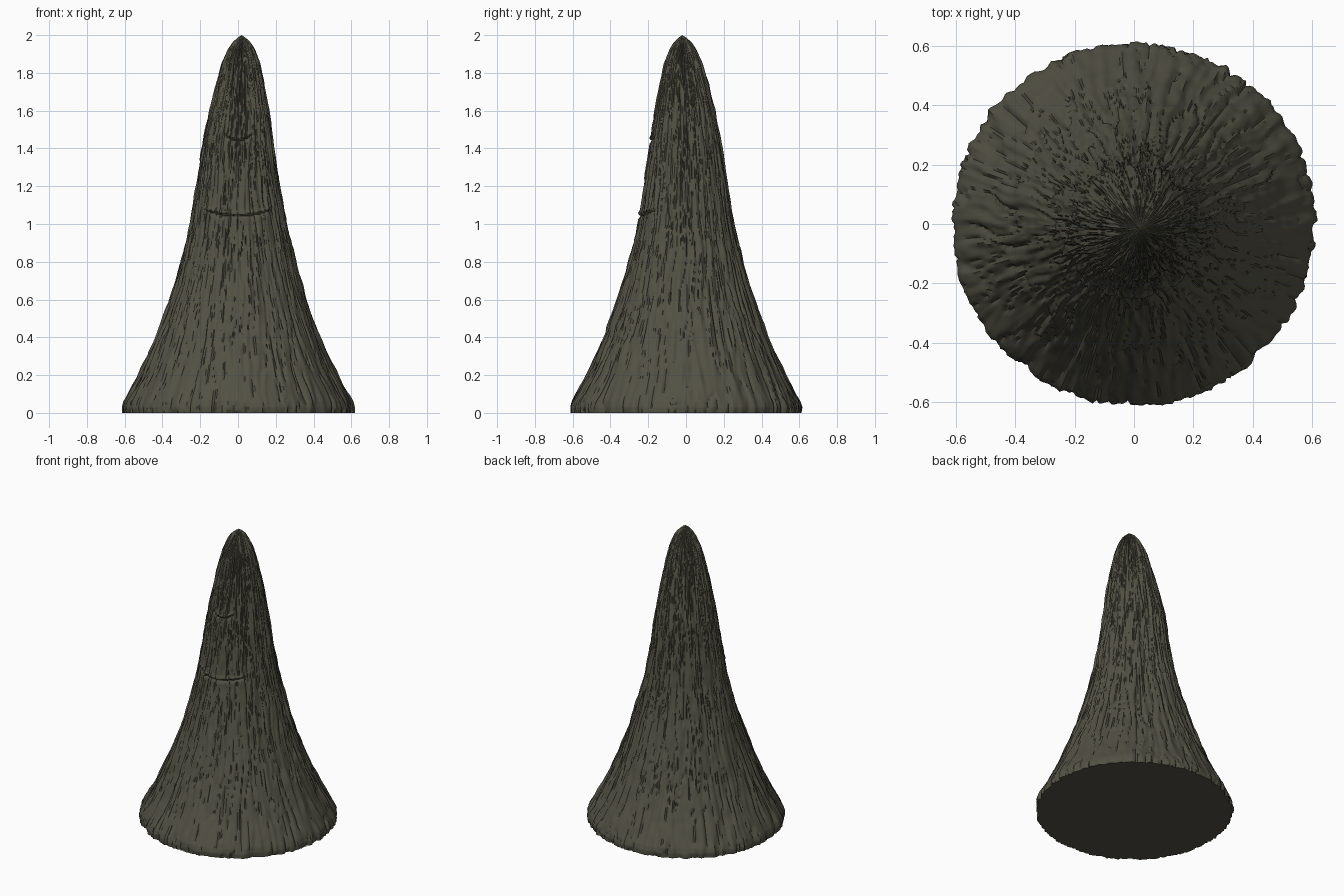
import bpy, bmesh, math
from mathutils import Vector, noise

if "Cube" in bpy.data.objects:
    bpy.data.objects.remove(bpy.data.objects["Cube"])

SEG, ROWS = 360, 260

# outline: height, radius
PROFILE = [(0, .61), (.03, .612), (.06, .603), (.1, .58), (.2, .525), (.3, .478), (.4, .435),
           (.6, .362), (.8, .303), (1.0, .253), (1.2, .22), (1.4, .192), (1.6, .157),
           (1.75, .124), (1.85, .1), (1.92, .07), (1.96, .046), (1.985, .022), (2.0, .0)]


def radius(z):
    for (z0, r0), (z1, r1) in zip(PROFILE, PROFILE[1:]):
        if z <= z1:
            return r0 + (r1 - r0) * (z - z0) / (z1 - z0)
    return 0.0


def bark(a, z):
    """Relief of long upright ridges, fine cracks and broken flakes."""
    c, s = math.cos(a), math.sin(a)
    wob = .05 * noise.noise(Vector((c * 3, s * 3, z * 4)))
    c, s = math.cos(a + wob), math.sin(a + wob)
    broad = noise.noise(Vector((c * 5, s * 5, z * 2.5)))
    ridge = noise.noise(Vector((c * 15, s * 15, z * 3.0 + 7)))
    fine = noise.noise(Vector((c * 30, s * 30, z * 7 + 20)))
    crack = max(0, 1 - abs(noise.noise(Vector((c * 13, s * 13, z * 2.2 + 40)))) / .1)
    flake = noise.noise(Vector((c * 9, s * 9, z * 14 + 60)))
    return .009 * broad + .012 * ridge + .007 * fine - .012 * crack + .005 * flake


def front_step(x, y, z):
    """Two curved, smile-shaped creases on the front."""
    if y > 0:
        return 0.0
    d = 0.0
    for z0, w in ((1.04, .2), (1.44, .085)):
        if abs(x) < w:
            t = z - (z0 + .04 * (x / w) ** 2)
            fade = min(1, (1 - abs(x) / w) * 4)
            d += fade * (.008 * math.exp(-((t - .014) / .011) ** 2)
                         - .012 * math.exp(-(t / .008) ** 2))
    return d


# bark-covered trunk cone
bm = bmesh.new()
rings = []
for j in range(ROWS):
    t = j / ROWS
    z = 1.995 * t
    r0 = radius(z)
    amp = min(1.0, .45 + r0 * 1.1) * min(1, r0 / .06)
    lean = max(0, (z - 1.4) / .6)
    ring = []
    for i in range(SEG):
        a = 2 * math.pi * i / SEG
        r = r0 + amp * bark(a, z)
        r += front_step(r0 * math.cos(a), math.sin(a), z)
        ring.append(bm.verts.new((r * math.cos(a) + .02 * lean,
                                  r * math.sin(a) - .02 * lean, z)))
    rings.append(ring)
for lo, hi in zip(rings, rings[1:]):
    for i in range(SEG):
        k = (i + 1) % SEG
        bm.faces.new((lo[i], lo[k], hi[k], hi[i]))
tip = bm.verts.new((.02, -.02, 2.0))
for i in range(SEG):
    bm.faces.new((rings[-1][i], rings[-1][(i + 1) % SEG], tip))
bm.faces.new(list(reversed(rings[0])))   # flat underside

mesh = bpy.data.meshes.new("bark_cone")
bm.to_mesh(mesh)
bm.free()
cone = bpy.data.objects.new("bark_cone", mesh)
bpy.context.collection.objects.link(cone)

mat = bpy.data.materials.new("dark olive bark")
mat.diffuse_color = (.085, .082, .058, 1)
mat.use_nodes = True
mat.node_tree.nodes["Principled BSDF"].inputs["Base Color"].default_value = mat.diffuse_color
mesh.materials.append(mat)

bpy.context.view_layer.objects.active = cone
cone.select_set(True)
bpy.ops.object.shade_smooth_by_angle(angle=math.radians(50))
